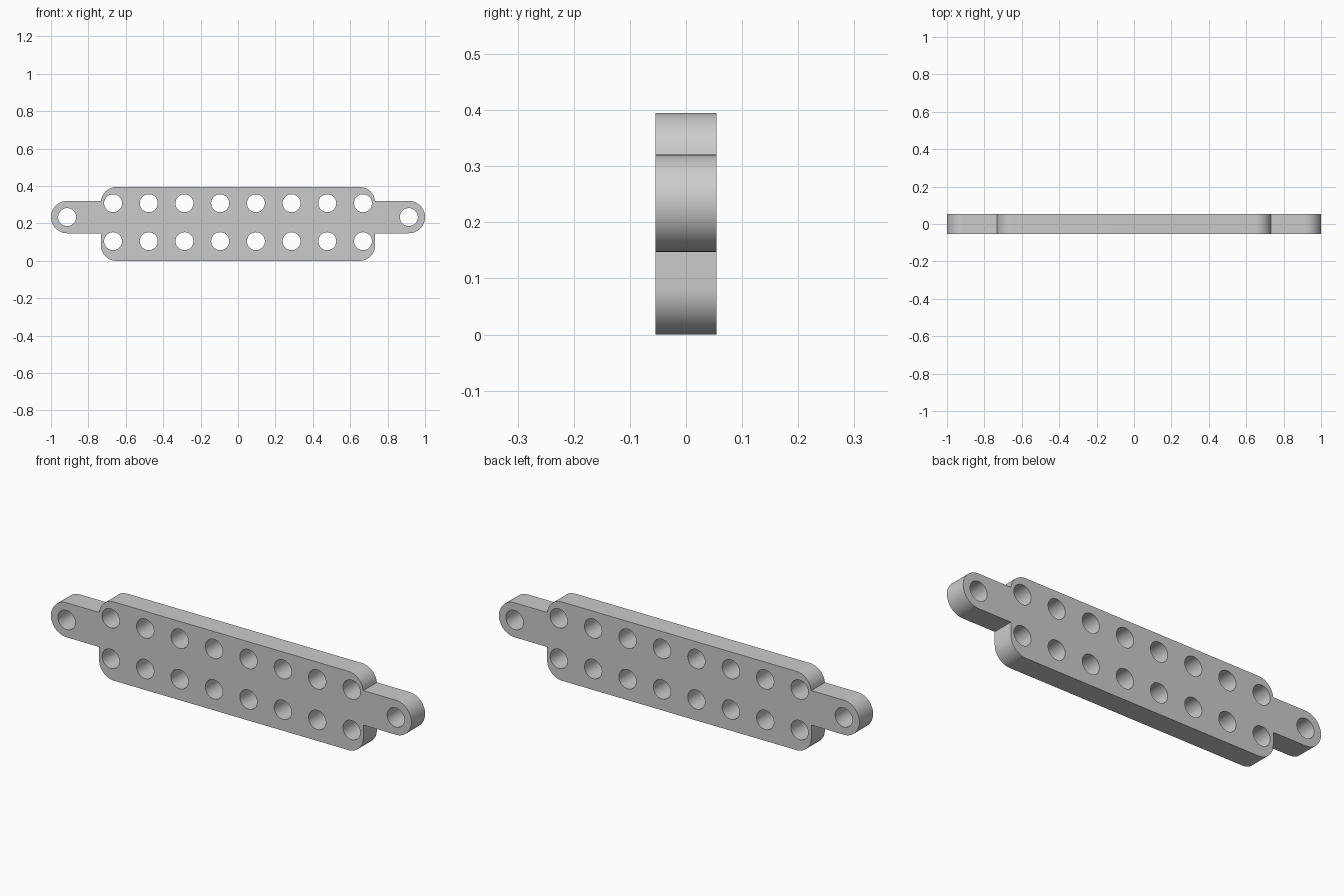
import bpy, bmesh
from math import sin, cos, radians, tau

if "Cube" in bpy.data.objects:
    bpy.data.objects.remove(bpy.data.objects["Cube"])

HALF_T = 0.054            # half thickness
BODY_X, BODY_TOP, CORNER = 0.733, 0.395, 0.083
TAB_Z, TAB_R = 0.234, 0.0865
HOLE_R = 0.048


def arc(cx, cz, r, a0, a1, n=16):
    angles = [radians(a0 + (a1 - a0) * i / n) for i in range(n + 1)]
    return [(cx + r * cos(a), cz + r * sin(a)) for a in angles]


def add_loop(curve, pts):
    s = curve.splines.new('POLY')
    s.points.add(len(pts) - 1)
    for p, (x, z) in zip(s.points, pts):
        p.co = (x, z, 0, 1)
    s.use_cyclic_u = True


curve = bpy.data.curves.new("plate_profile", 'CURVE')
curve.dimensions = '2D'
curve.fill_mode = 'BOTH'
curve.extrude = HALF_T

# Outline: right half from bottom to top, mirrored for the left half
right = arc(BODY_X - CORNER, CORNER, CORNER, -90, 0)
right += [(BODY_X, TAB_Z - TAB_R)]
right += arc(1 - TAB_R, TAB_Z, TAB_R, -90, 90, 32)
right += [(BODY_X, TAB_Z + TAB_R)]
corner = arc(BODY_X - CORNER, BODY_TOP - CORNER, CORNER, 0, 90)
right += [p for p in corner if p[1] > TAB_Z + TAB_R + 0.002]
add_loop(curve, right + [(-x, z) for x, z in reversed(right)])

# Two rows of eight holes, plus one hole in each end tab
holes = [(-0.668 + i * 0.1909, z) for z in (0.105, 0.308) for i in range(8)]
holes += [(s * (1 - TAB_R), TAB_Z) for s in (-1, 1)]
for cx, cz in holes:
    add_loop(curve, arc(cx, cz, HOLE_R, 0, 360, 48)[:-1])

# Convert the profile to an upright solid plate
plate = bpy.data.objects.new("perforated_plate", curve)
bpy.context.collection.objects.link(plate)
plate.rotation_euler.x = tau / 4
bpy.context.view_layer.objects.active = plate
plate.select_set(True)
bpy.ops.object.convert(target='MESH')
plate = bpy.context.object
plate.name = "perforated_plate"
bpy.ops.object.transform_apply(location=False, rotation=True, scale=False)

# Weld the caps to the walls
bm = bmesh.new()
bm.from_mesh(plate.data)
bmesh.ops.remove_doubles(bm, verts=bm.verts, dist=1e-5)
bmesh.ops.recalc_face_normals(bm, faces=bm.faces)
bm.to_mesh(plate.data)
bm.free()
bpy.ops.object.shade_smooth_by_angle(angle=radians(30))
